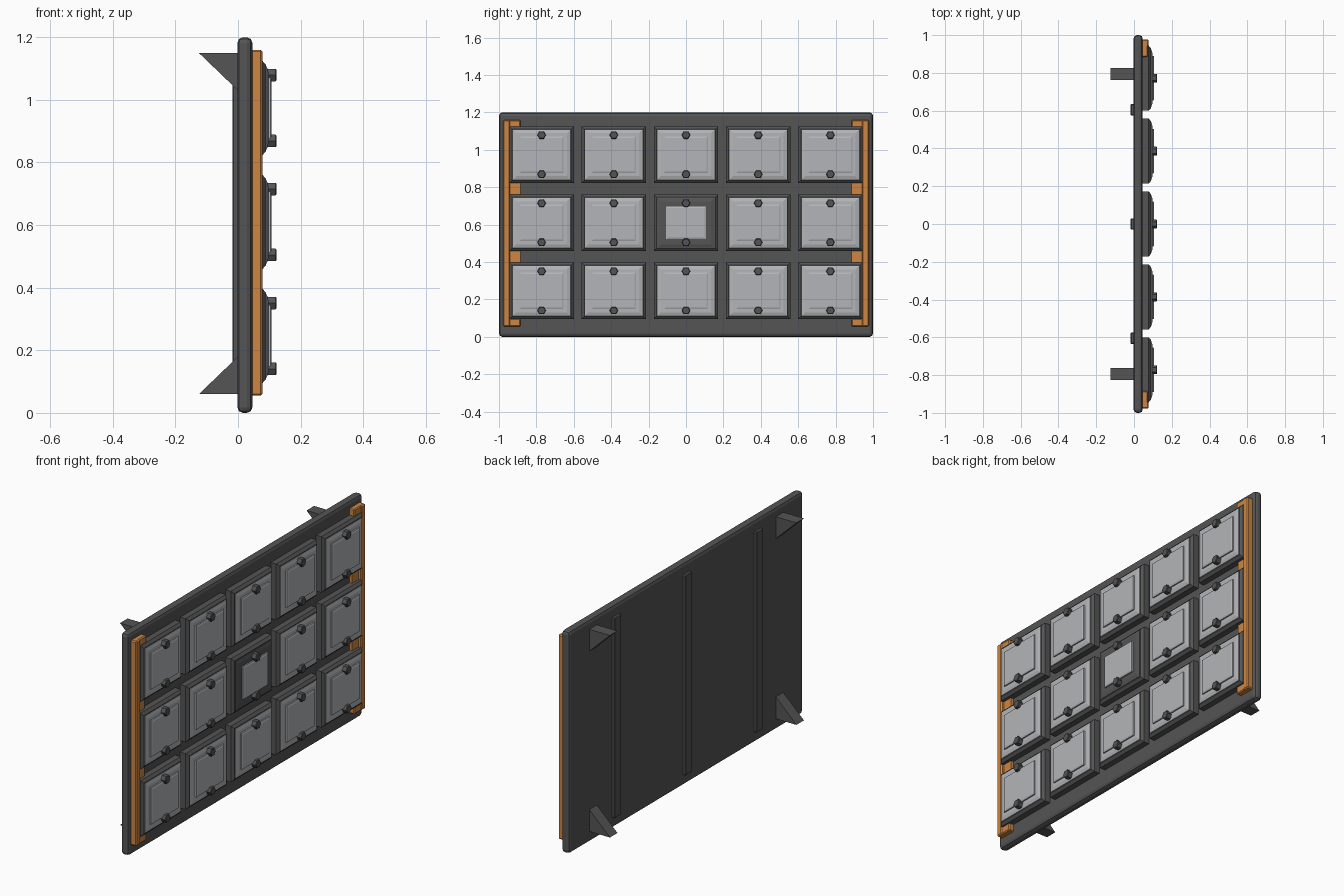
import bpy, bmesh, math
from mathutils import Matrix

if "Cube" in bpy.data.objects:
    bpy.data.objects.remove(bpy.data.objects["Cube"], do_unlink=True)


def material(name, rgb):
    m = bpy.data.materials.new(name)
    m.use_nodes = True
    m.diffuse_color = (*rgb, 1)
    m.node_tree.nodes["Principled BSDF"].inputs["Base Color"].default_value = (*rgb, 1)
    return m


DARK = material("dark grey metal", (0.09, 0.09, 0.092))
LIGHT = material("light grey panel", (0.45, 0.46, 0.48))
ORANGE = material("orange trim", (0.62, 0.24, 0.055))


def finish(bm, name, mat):
    bmesh.ops.recalc_face_normals(bm, faces=bm.faces)
    me = bpy.data.meshes.new(name)
    bm.to_mesh(me)
    bm.free()
    me.materials.append(mat)
    ob = bpy.data.objects.new(name, me)
    bpy.context.collection.objects.link(ob)
    return ob


def box(name, mat, xs, ys, zs, bevel=0.0, segments=1):
    """Box between pairs of limits, with optional bevelled edges."""
    bm = bmesh.new()
    size = [b - a for a, b in (xs, ys, zs)]
    mid = [(a + b) / 2 for a, b in (xs, ys, zs)]
    bmesh.ops.create_cube(bm, size=1, matrix=Matrix.Translation(mid) @ Matrix.Diagonal((*size, 1)))
    if bevel:
        bmesh.ops.bevel(bm, geom=bm.edges[:], offset=bevel, segments=segments,
                        affect='EDGES', profile=0.5)
    return finish(bm, name, mat)


def stepped_plate(name, mat, y, z, levels):
    """Loft of centred rectangles: each level is (x, half width, half height)."""
    bm = bmesh.new()
    rings = [[bm.verts.new((x, y + sy * w, z + sz * h))
              for sy, sz in ((-1, -1), (1, -1), (1, 1), (-1, 1))] for x, w, h in levels]
    for a, b in zip(rings, rings[1:]):
        for i in range(4):
            j = (i + 1) % 4
            bm.faces.new((a[i], a[j], b[j], b[i]))
    bm.faces.new(rings[0])
    bm.faces.new(rings[-1])
    return finish(bm, name, mat)


def bolt(name, y, z):
    """Hexagonal bolt head facing +x with a chamfered rim."""
    bm = bmesh.new()
    turn = Matrix.Translation((0.108, y, z)) @ Matrix.Rotation(math.pi / 2, 4, 'Y')
    bmesh.ops.create_cone(bm, cap_ends=True, segments=6, radius1=0.023, radius2=0.023,
                          depth=0.03, matrix=turn)
    rim = [e for e in bm.edges if all(v.co.x > 0.12 for v in e.verts)]
    bmesh.ops.bevel(bm, geom=rim, offset=0.003, segments=1, affect='EDGES')
    return finish(bm, name, DARK)


def gusset(name, y, z_flat, z_slope):
    """Triangular bracket behind the board."""
    bm = bmesh.new()
    outline = ((-0.125, z_flat), (0.005, z_flat), (0.005, z_slope))
    face = bm.faces.new([bm.verts.new((x, y - 0.032, z)) for x, z in outline])
    ext = bmesh.ops.extrude_face_region(bm, geom=[face])
    bmesh.ops.translate(bm, vec=(0, 0.064, 0),
                        verts=[v for v in ext["geom"] if isinstance(v, bmesh.types.BMVert)])
    return finish(bm, name, DARK)


# Main board
box("back_board", DARK, (-0.002, 0.046), (-1, 1), (0, 1.2), 0.018, 2)

# Rear ribs and corner brackets
for i, y in enumerate((-0.605, 0, 0.605)):
    box(f"rear_rib_{i}", DARK, (-0.018, 0.005), (y - 0.03, y + 0.03), (0.06, 1.14), 0.004)
for side, s in (("right", -1), ("left", 1)):
    gusset(f"upper_bracket_{side}", s * 0.795, 1.15, 1.025)
    gusset(f"lower_bracket_{side}", s * 0.795, 0.06, 0.185)

    # Orange side trim: low backing strip, raised outer rail and end arms
    def span(a, b):
        return tuple(sorted((s * a, s * b)))
    box(f"trim_strip_{side}", ORANGE, (0.04, 0.062), span(0.885, 0.96), (0.07, 1.145))
    box(f"trim_rail_{side}", ORANGE, (0.04, 0.078), span(0.94, 0.978), (0.055, 1.16), 0.006)
    for end, z in (("bottom", 0.076), ("top", 1.139)):
        box(f"trim_arm_{end}_{side}", ORANGE, (0.04, 0.074), span(0.885, 0.965),
            (z - 0.021, z + 0.021), 0.005)

# Grid of framed tiles, the middle one with a dark bezel
for row in range(3):
    for col in range(5):
        y, z = (col - 2) * 0.386, 0.246 + row * 0.364
        tag = f"{row}_{col}"
        middle = row == 1 and col == 2
        stepped_plate(f"tile_base_{tag}", DARK, y, z,
                      ((0.04, 0.172, 0.151), (0.078, 0.172, 0.151), (0.09, 0.158, 0.137)))
        stepped_plate(f"tile_bezel_{tag}", DARK if middle else LIGHT, y, z,
                      ((0.085, 0.153, 0.133), (0.092, 0.153, 0.133), (0.097, 0.135, 0.115)))
        w, h = (0.106, 0.088) if middle else (0.118, 0.098)
        stepped_plate(f"tile_face_{tag}", LIGHT, y, z,
                      ((0.09, w, h), (0.104, w, h), (0.107, w - 0.008, h - 0.008)))
        for end, dz in (("lower", -0.105), ("upper", 0.105)):
            bolt(f"{end}_bolt_{tag}", y, z + dz)
